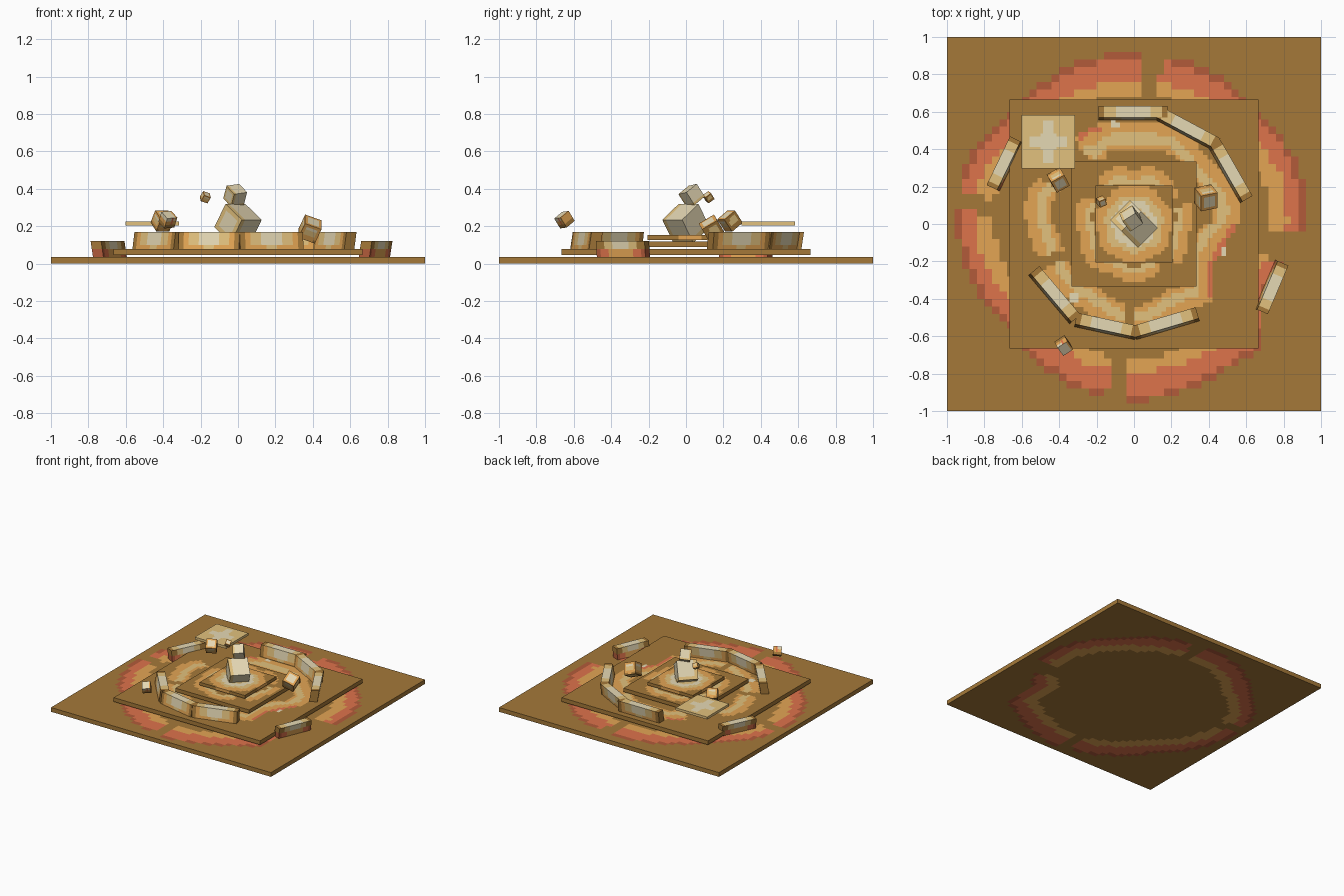
import bpy, bmesh, math
from mathutils import Matrix, Vector

if "Cube" in bpy.data.objects:
    bpy.data.objects.remove(bpy.data.objects["Cube"])


def linear(c):
    return tuple(((v / 255 + 0.055) / 1.055) ** 2.4 for v in c) + (1,)


COLOURS = [("earth brown", (165, 121, 57)), ("dark red", (178, 91, 58)), ("warm red", (222, 115, 75)),
           ("orange", (227, 165, 84)), ("tan", (226, 193, 125)), ("cream", (229, 216, 180))]
MATS = []
for label, rgb in COLOURS:
    m = bpy.data.materials.new(label)
    m.diffuse_color = linear(rgb)
    m.use_nodes = True
    m.node_tree.nodes["Principled BSDF"].inputs["Base Color"].default_value = m.diffuse_color
    MATS.append(m)
BROWN, DARK, RED, ORANGE, TAN, CREAM = range(6)


def finish(bm, name):
    mesh = bpy.data.meshes.new(name)
    bm.to_mesh(mesh)
    bm.free()
    for m in MATS:
        mesh.materials.append(m)
    obj = bpy.data.objects.new(name, mesh)
    bpy.context.collection.objects.link(obj)
    return obj


def slab(name, half, z0, z1, cells, rule, centre=(0, 0)):
    """Square plate whose grid cells are coloured by a rule of x, y."""
    bm = bmesh.new()
    bmesh.ops.create_grid(bm, x_segments=cells, y_segments=cells, size=half)
    for f in bm.faces:
        c = f.calc_center_median()
        f.material_index = rule(c.x, c.y)
    obj = finish(bm, name)
    obj.location = (centre[0], centre[1], z1)
    mod = obj.modifiers.new("thickness", "SOLIDIFY")
    mod.thickness = z1 - z0
    mod.offset = -1
    return obj


def rings(radius, bands, gaps, inner=BROWN, wobble=0.0, spots=()):
    """Concentric colour bands, measured inward from an outer radius."""
    def rule(x, y):
        a = math.degrees(math.atan2(y, x)) % 360
        if any(math.hypot(x - sx, y - sy) < .025 for sx, sy in spots):
            return CREAM
        depth = radius(a) + wobble * math.sin(math.radians(a * 7)) - math.hypot(x, y)
        if depth < 0 or any(g0 < a < g1 for g0, g1 in gaps):
            return BROWN
        for width, mat in bands(a):
            if depth < width:
                return mat
            depth -= width
        return inner
    return rule


# Irregular outline of the big ring: angle, radius
OUTLINE = [(0, .92), (20, .93), (45, .89), (60, .91), (90, .92), (115, .91), (135, .88), (150, .92),
           (160, .96), (180, .95), (200, .92), (220, .87), (232, .89), (250, .93), (270, .95), (290, .93),
           (305, .925), (315, .95), (322, .87), (333, .78), (350, .86), (360, .92)]


def outline(a):
    for (a0, r0), (a1, r1) in zip(OUTLINE, OUTLINE[1:]):
        if a <= a1:
            return r0 + (r1 - r0) * (a - a0) / (a1 - a0)
    return r1


def ground_bands(a):
    s = math.sin(math.radians(a)) ** 2
    return [(.03, DARK), (.07 + .05 * s, RED), (.10 - .025 * s, ORANGE)]


def terrace_bands(a):
    red = .03 if a > 315 or 110 < a < 122 else 0
    return [(red, RED), (.06, ORANGE), (.055, TAN), (.03, ORANGE)]


# Stacked ground plates
slab("ground_plate", 1.0, 0, .035, 50,
     rings(outline, ground_bands, [(80, 87.5), (170, 176), (261, 267.5), (346, 357)]))
slab("lower_terrace", .665, .045, .078, 54,
     rings(lambda a: outline(a) * .605, terrace_bands,
           [(125, 155), (264, 270), (200, 206)], wobble=.015,
           spots=[(-.32, -.4), (-.11, .53), (.48, -.15)]))
slab("middle_terrace", .335, .088, .118, 27,
     rings(lambda a: .308, lambda a: [(.05, ORANGE), (.04, TAN)],
           [(20, 33), (130, 150), (300, 318)], wobble=.012))
slab("upper_terrace", .205, .127, .152, 20,
     rings(lambda a: .205, lambda a: [(.05, ORANGE), (.035, TAN), (.04, CREAM)], [], inner=TAN, wobble=.008))


# Floating tile with a pale cross
def cross(x, y):
    x, y = abs(x), abs(y)
    if (x < .025 and y < .12) or (y < .025 and x < .1) or (x < .04 and y < .04):
        return CREAM
    return TAN


slab("floating_tile", .143, .205, .225, 20, cross, (-.458, .44))


def cut_box(cuts):
    """Cube from -1 to 1, sliced into cells on each axis."""
    bm = bmesh.new()
    bmesh.ops.create_cube(bm, size=2)
    for axis, n in enumerate(cuts):
        normal = Vector((0, 0, 0))
        normal[axis] = 1
        for i in range(1, n):
            bmesh.ops.bisect_plane(bm, geom=bm.verts[:] + bm.edges[:] + bm.faces[:],
                                   plane_co=normal * (2 * i / n - 1), plane_no=normal)
    return bm


def wall_colour(c):
    u = abs(c.x)
    if u > .84:
        return BROWN
    if c.z > .9:
        return CREAM if u < .5 else TAN
    if c.z < -.5:
        return ORANGE if u > .2 else TAN
    return ORANGE if u > .68 else TAN if u > .35 else CREAM


def low_wall_colour(c):
    u = abs(c.x)
    if c.z > .9:
        return BROWN if u > .84 else TAN if u > .5 else CREAM
    if c.z < 0:
        return DARK if u > .84 else RED if u > .5 else ORANGE
    return BROWN if u > .68 else TAN if u > .35 else CREAM


def wall(name, p0, p1, z0, z1, rule):
    """Thin, slightly leaning wall running from p0 to p1."""
    p0, p1 = Vector(p0), Vector(p1)
    along = (p1 - p0).normalized()
    side = Vector((along.y, -along.x))
    bm = cut_box((12, 1, 4))
    for f in bm.faces:
        f.material_index = rule(f.calc_center_median())
    for v in bm.verts:
        t = (v.co.z + 1) / 2
        p = (p0 + p1) / 2 + along * v.co.x * (p1 - p0).length / 2 + side * (-v.co.y * .031 + .014 * (1 - t))
        v.co = (p.x, p.y, z0 + (z1 - z0) * t)
    finish(bm, name)


# Broken ring of walls on the lower terrace
for i, (p0, p1) in enumerate([((-.19, .60), (.18, .60)), ((.13, .60), (.448, .43)),
                              ((.435, .435), (.607, .135)), ((-.53, -.245), (-.31, -.505)),
                              ((-.31, -.505), (.015, -.575)), ((.0, -.575), (.338, -.475))]):
    wall(f"ring_wall_{i + 1}", p0, p1, .078, .17, wall_colour)
# Outlying walls on the ground
wall("outer_wall_left", (-.76, .195), (-.635, .455), .035, .12, low_wall_colour)
wall("outer_wall_right", (.797, -.21), (.687, -.47), .035, .12, low_wall_colour)


def face_uv(c):
    """Distance from the face centre, 0 in the middle to 1 at the rim."""
    return sorted((abs(c.x), abs(c.y), abs(c.z)))[1]


def pale(c):
    return TAN if face_uv(c) > .7 and (c.z < -.6 or c.x < -.6) else CREAM


def streaked(c):
    if c.z < -.9 or c.x > .9:
        return BROWN if face_uv(c) > .5 else TAN
    if c.z < -.4:
        return BROWN if c.z < -.7 and abs(c.x) > .5 else ORANGE
    return ORANGE if face_uv(c) > .6 else TAN if c.z < .4 else CREAM


def glowing(c):
    if c.z < -.5:
        return BROWN
    return RED if 0 < c.x < .5 and c.z < .9 else ORANGE if c.z < .4 or c.x > .5 else CREAM


def cube(name, centre, size, tilt, axis, turn, rule):
    bm = cut_box((6, 6, 6))
    for f in bm.faces:
        f.material_index = rule(f.calc_center_median())
    rot = Matrix.Rotation(tilt, 4, Vector(axis)) @ Matrix.Rotation(turn, 4, 'Z')
    bm.transform(Matrix.Translation(centre) @ rot @ Matrix.Scale(size / 2, 4))
    finish(bm, name)


# Central stone and the smaller floating stones
cube("central_stone", (.0, .0, .215), .15, .6, (1, 1, 0), math.pi / 4, pale)
cube("top_stone", (-.015, .03, .365), .082, .6, (1, .4, 0), .6, pale)
cube("tiny_stone", (-.175, .12, .355), .04, .7, (1, 1, 0), .3, streaked)
cube("left_stone", (-.405, .235, .228), .08, .65, (1, .6, 0), .5, streaked)
cube("right_stone", (.385, .14, .185), .095, .65, (1, .8, 0), .1, streaked)
cube("front_stone", (-.375, -.65, .235), .064, .6, (1, .5, 0), .6, glowing)
